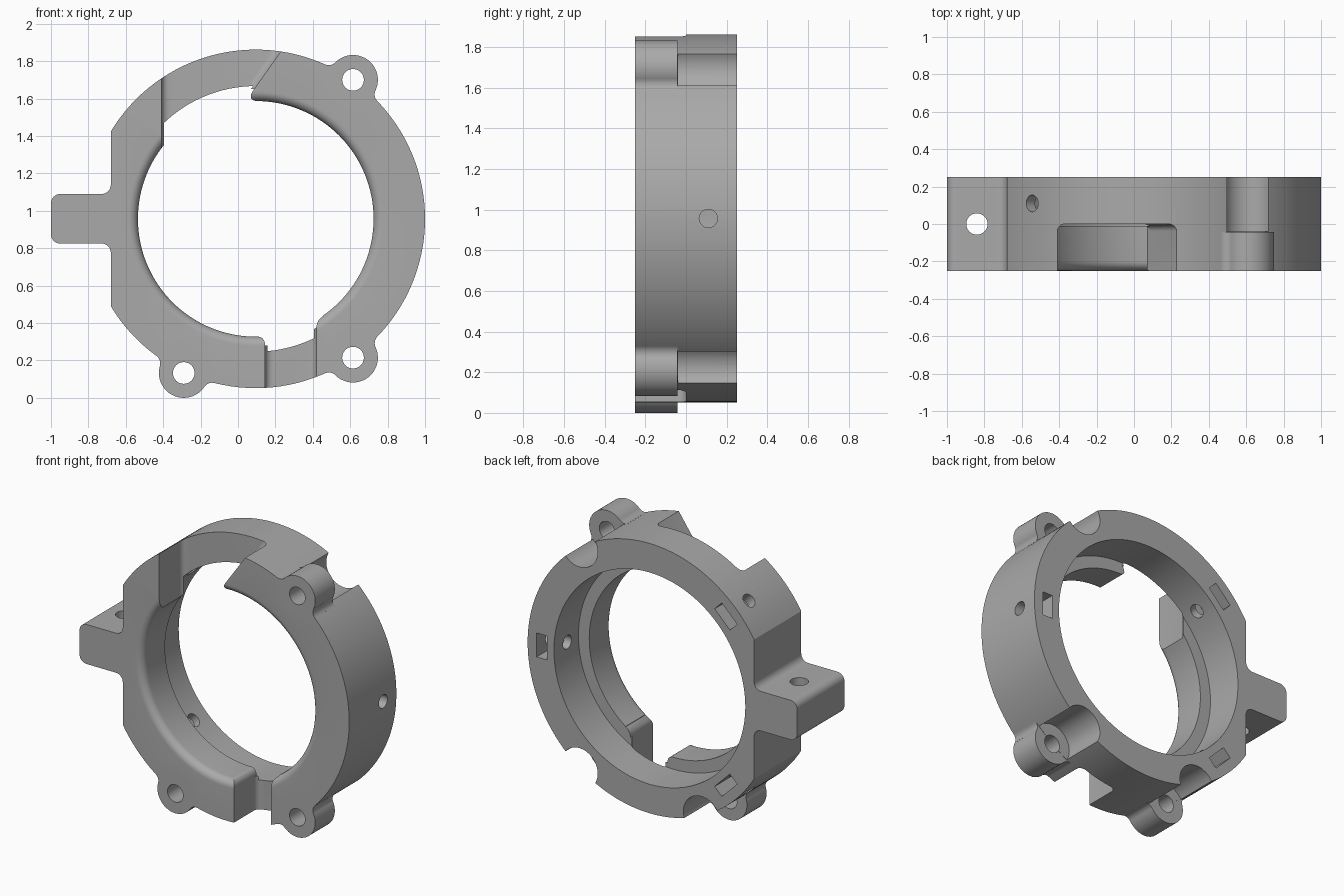
import bpy, bmesh, math
from mathutils import Vector, Matrix

cube = bpy.data.objects.get("Cube")
if cube:
    bpy.data.objects.remove(cube, do_unlink=True)

CENTRE = Vector((0.095, 0.957))      # ring axis in x, z
R_OUT, R_BORE, R_LIP = 0.905, 0.71, 0.63
FRONT, BACK, STEP = -0.25, 0.25, -0.01
EAR_R, EAR_BACK = 0.133, -0.042
EARS = [Vector((0.615, 1.70)), Vector((0.615, 0.215)), Vector((-0.29, 0.133))]

grey = bpy.data.materials.new("grey_metal")
grey.use_nodes = True
colour = (0.4, 0.4, 0.4, 1)
grey.diffuse_color = colour
grey.node_tree.nodes["Principled BSDF"].inputs["Base Color"].default_value = colour


def polar(deg):
    return Vector((math.cos(math.radians(deg)), math.sin(math.radians(deg))))


def arc(c, r, a, b, n=8):
    return [Vector(c) + r * polar(a + (b - a) * i / n) for i in range(n + 1)]


def circle(c, r, n=48):
    return arc(c, r, 0, 360, n)[:-1]


def to_object(bm, name):
    bmesh.ops.recalc_face_normals(bm, faces=bm.faces)
    mesh = bpy.data.meshes.new(name)
    bm.to_mesh(mesh)
    bm.free()
    mesh.materials.append(grey)
    obj = bpy.data.objects.new(name, mesh)
    bpy.context.collection.objects.link(obj)
    return obj


def prism(name, pts, y0, y1, round_back=0):
    """Extrude an x-z outline along y, optionally rounding the rear edges."""
    bm = bmesh.new()
    face = bm.faces.new([bm.verts.new((p[0], y0, p[1])) for p in pts])
    ext = bmesh.ops.extrude_face_region(bm, geom=[face])["geom"]
    moved = [g for g in ext if isinstance(g, bmesh.types.BMVert)]
    bmesh.ops.translate(bm, verts=moved, vec=(0, y1 - y0, 0))
    bmesh.ops.recalc_face_normals(bm, faces=bm.faces)
    if round_back:
        rear = [e for e in bm.edges if all(abs(v.co.y - y1) < 1e-5 for v in e.verts)]
        bmesh.ops.bevel(bm, geom=rear, offset=round_back, segments=6,
                        profile=0.5, affect='EDGES')
    return to_object(bm, name)


def combine(target, tool, operation):
    mod = target.modifiers.new("combine", 'BOOLEAN')
    mod.object, mod.operation, mod.solver = tool, operation, 'EXACT'
    bpy.ops.object.select_all(action='DESELECT')
    bpy.context.view_layer.objects.active = target
    target.select_set(True)
    bpy.ops.object.modifier_apply(modifier=mod.name)
    bpy.data.objects.remove(tool, do_unlink=True)


def cut(tool):
    combine(ring, tool, 'DIFFERENCE')


def join(tool):
    combine(ring, tool, 'UNION')


# Ring body: revolved section with a stepped bore and rounded front lip
section = [(R_OUT, FRONT), (R_OUT, BACK), (R_BORE, BACK), (R_BORE, STEP), (R_LIP, STEP)]
section += [tuple(p) for p in arc((R_LIP + 0.05, FRONT + 0.05), 0.05, 180, 270)]
bm = bmesh.new()
SEGMENTS = 128
loops = []
for i in range(SEGMENTS):
    d = polar(360 * i / SEGMENTS)
    loops.append([bm.verts.new((CENTRE.x + r * d.x, y, CENTRE.y + r * d.y)) for r, y in section])
for i, a in enumerate(loops):
    b = loops[(i + 1) % SEGMENTS]
    for j in range(len(section)):
        k = (j + 1) % len(section)
        bm.faces.new((a[j], a[k], b[k], b[j]))
ring = to_object(bm, "clamp_ring")

# Screw clearance scoops behind the ears, and the flat side
for ear in EARS:
    cut(prism("scoop_cutter", circle(ear, 0.135), -0.04, 0.4))
cut(prism("flat_cutter", [(-1.2, 0), (-0.68, 0), (-0.68, 2), (-1.2, 2)], -0.4, 0.4))


def ear_blend(ear, side, f=0.05):
    """Concave fillet between the ring's rim and an ear."""
    out = ear - CENTRE
    d = out.length
    beta = math.acos(((R_OUT + f) ** 2 + d * d - (EAR_R + f) ** 2) / (2 * d * (R_OUT + f)))
    ray = polar(math.degrees(math.atan2(out.y, out.x) + side * beta))
    mid = CENTRE + (R_OUT + f) * ray
    to_ear = (ear - mid).normalized()
    curve = [mid + f * (-ray).lerp(to_ear, i / 8).normalized() for i in range(9)]
    return [ear - out.normalized() * 0.03, CENTRE + (R_OUT - 0.03) * ray] + curve


# Ears
for ear in EARS:
    join(prism("ear", circle(ear, EAR_R), FRONT, EAR_BACK))
    for side in (-1, 1):
        join(prism("ear_fillet", ear_blend(ear, side), FRONT, EAR_BACK))

# Side tab with root fillets and rounded tip
tab = [(-0.65, 1.14)] + arc((-0.73, 1.14), 0.05, 0, -90)
tab += arc((-0.95, 1.04), 0.05, 90, 180) + arc((-0.95, 0.875), 0.05, 180, 270)
tab += arc((-0.73, 0.775), 0.05, 90, 0) + [(-0.65, 0.775)]
join(prism("tab", tab, FRONT, BACK))

# Two front gaps in the lip, with filleted floors
upper_gap = [(-0.41, 1.25), (-0.02, 1.5), (0.333, 2), (-0.41, 2)]
lower_gap = [(0.145, -0.2), (0.42, -0.2), (0.42, 0.5), (0.145, 0.5)]
for outline in (upper_gap, lower_gap):
    cut(prism("gap_cutter", outline, -0.4, 0, 0.04))


def round_corner(p, u, v, k):
    p, u, v = Vector(p), Vector(u).normalized(), Vector(v).normalized()
    steps = [i / 8 for i in range(9)]
    curve = [p + u * k * (1 - t) ** 2 + v * k * t * t for t in steps]
    w = 0.02
    cut(prism("corner_cutter", [p - (u + v) * w, p + u * k - v * w] + curve
              + [p + v * k - u * w], -0.4, STEP + 0.002))


# Rounded lip ends beside the gaps
round_corner((0.145, 0.329), (-1, 0), (0, -1), 0.05)
round_corner((0.039, 1.585), (0.577, 0.817), (1, 0), 0.08)
round_corner((0.42, 0.416), (0, -1), (0.86, 0.51), 0.04)

# Ear screw holes
for ear in EARS:
    cut(prism("screw_hole_cutter", circle(ear, 0.058, 32), -0.4, 0.4))

# Radial screw holes and the nut slots that open at the back
for deg in (0, 135, 225):
    turn = (Matrix.Translation((CENTRE.x, 0, CENTRE.y))
            @ Matrix.Rotation(-math.radians(deg), 4, 'Y'))
    bm = bmesh.new()
    bmesh.ops.create_cone(bm, cap_ends=True, segments=32, radius1=0.045, radius2=0.045, depth=0.5,
                          matrix=turn @ Matrix.Translation((0.8, 0.11, 0))
                          @ Matrix.Rotation(math.pi / 2, 4, 'Y'))
    cut(to_object(bm, "radial_hole_cutter"))
    bm = bmesh.new()
    bmesh.ops.create_cube(bm, size=1, matrix=turn @ Matrix.Translation((0.8, 0.19, 0))
                          @ Matrix.Diagonal((0.075, 0.3, 0.16, 1)))
    cut(to_object(bm, "nut_slot_cutter"))

# Vertical hole through the tab
bm = bmesh.new()
bmesh.ops.create_cone(bm, cap_ends=True, segments=32, radius1=0.057, radius2=0.057, depth=0.6,
                      matrix=Matrix.Translation((-0.84, 0, 0.957)))
cut(to_object(bm, "tab_hole_cutter"))

bpy.ops.object.select_all(action='DESELECT')
ring.select_set(True)
bpy.context.view_layer.objects.active = ring
bpy.ops.object.shade_smooth_by_angle(angle=math.radians(30))
